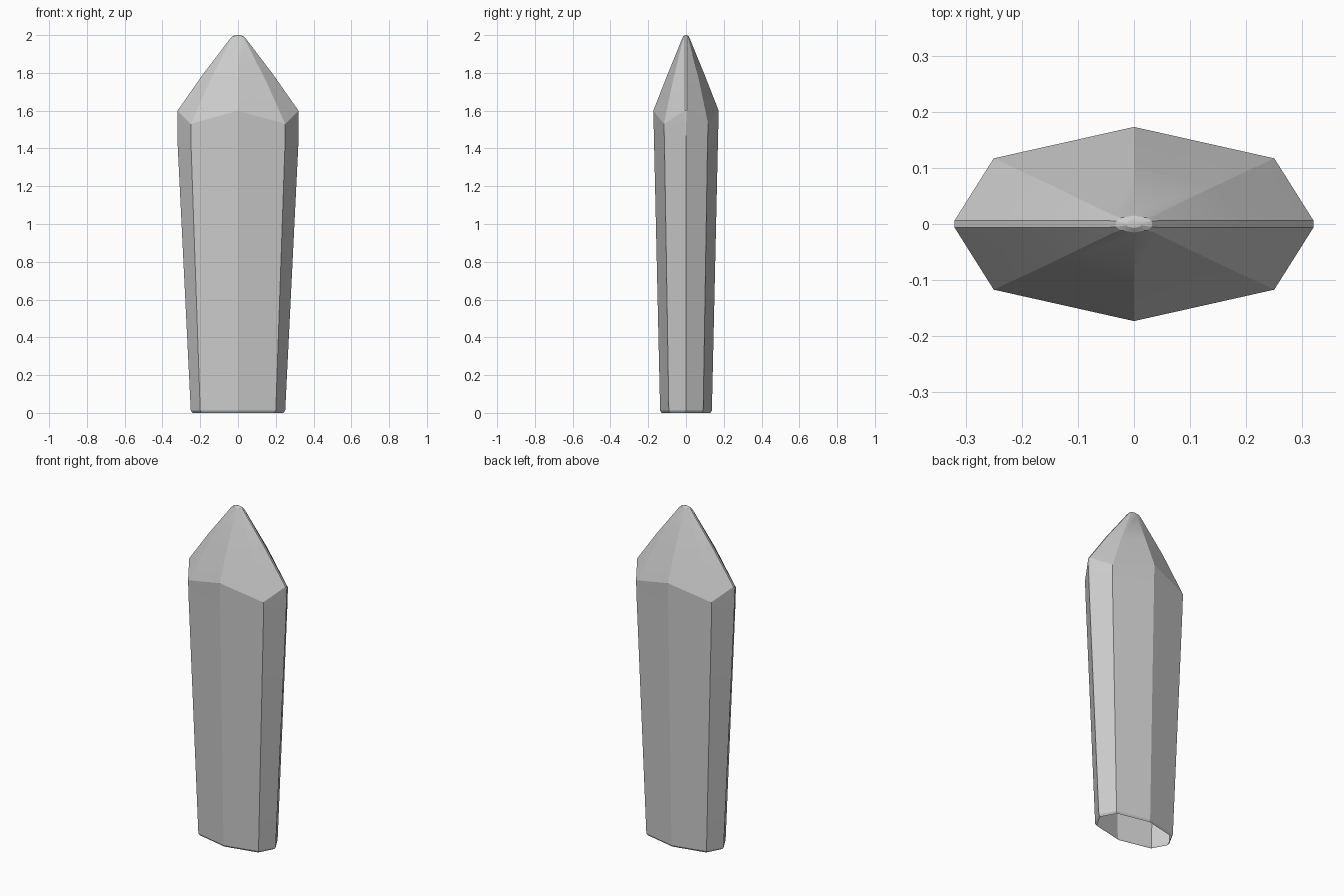
import bpy, bmesh

if "Cube" in bpy.data.objects:
    bpy.data.objects.remove(bpy.data.objects["Cube"])

# Ring rows: side x, side half-width, side z | corner x, y, z | middle y, z
RINGS = [
    (.240, 0, 0,        .194, .086, 0,      .129, 0),       # turned-in bottom rim
    (.250, 0, .012,     .200, .091, .012,   .137, .012),    # foot
    (.320, 0, 1.43,     .249, .114, 1.43,   .169, 1.43),    # end of taper
    (.320, .006, 1.60,  .250, .117, 1.53,   .173, 1.60),    # shoulder
    (.190, .006, 1.786, .147, .069, 1.76,   .100, 1.786),   # middle of point
    (.045, .006, 1.977, .036, .015, 1.977,  .022, 1.977),   # start of rounded tip
    (.032, .005, 1.992, .024, .011, 1.992,  .015, 1.992),
    (.014, .002, 1.999, .010, .005, 1.999,  .007, 1.999),
]


def section(sx, h, sz, cx, cy, cz, my, mz):
    """Eight-sided outline whose side corners may be split into a thin strip."""
    quarter = [(sx, h, sz), (cx, cy, cz)]
    back = quarter + [(0, my, mz)] + [(-x, y, z) for x, y, z in reversed(quarter)]
    return back + [(-x, -y, z) for x, y, z in back]


bm = bmesh.new()
rings = [[bm.verts.new(p) for p in section(*row)] for row in RINGS]
n = len(rings[0])

# Walls and point; the bottom stays open
for low, high in zip(rings, rings[1:]):
    for i in range(n):
        j = (i + 1) % n
        bm.faces.new((low[i], low[j], high[j], high[i]))

# Tip cap
tip = bm.verts.new((0, 0, 2))
for i in range(n):
    bm.faces.new((rings[-1][i], rings[-1][(i + 1) % n], tip))

bmesh.ops.remove_doubles(bm, verts=bm.verts, dist=.0005)
bmesh.ops.recalc_face_normals(bm, faces=bm.faces)
mesh = bpy.data.meshes.new("crystal_shard")
bm.to_mesh(mesh)
bm.free()
shard = bpy.data.objects.new("crystal_shard", mesh)
bpy.context.collection.objects.link(shard)

# Crisp facets, soft tip
bpy.context.view_layer.objects.active = shard
shard.select_set(True)
bpy.ops.object.shade_smooth_by_angle(angle=.35)
